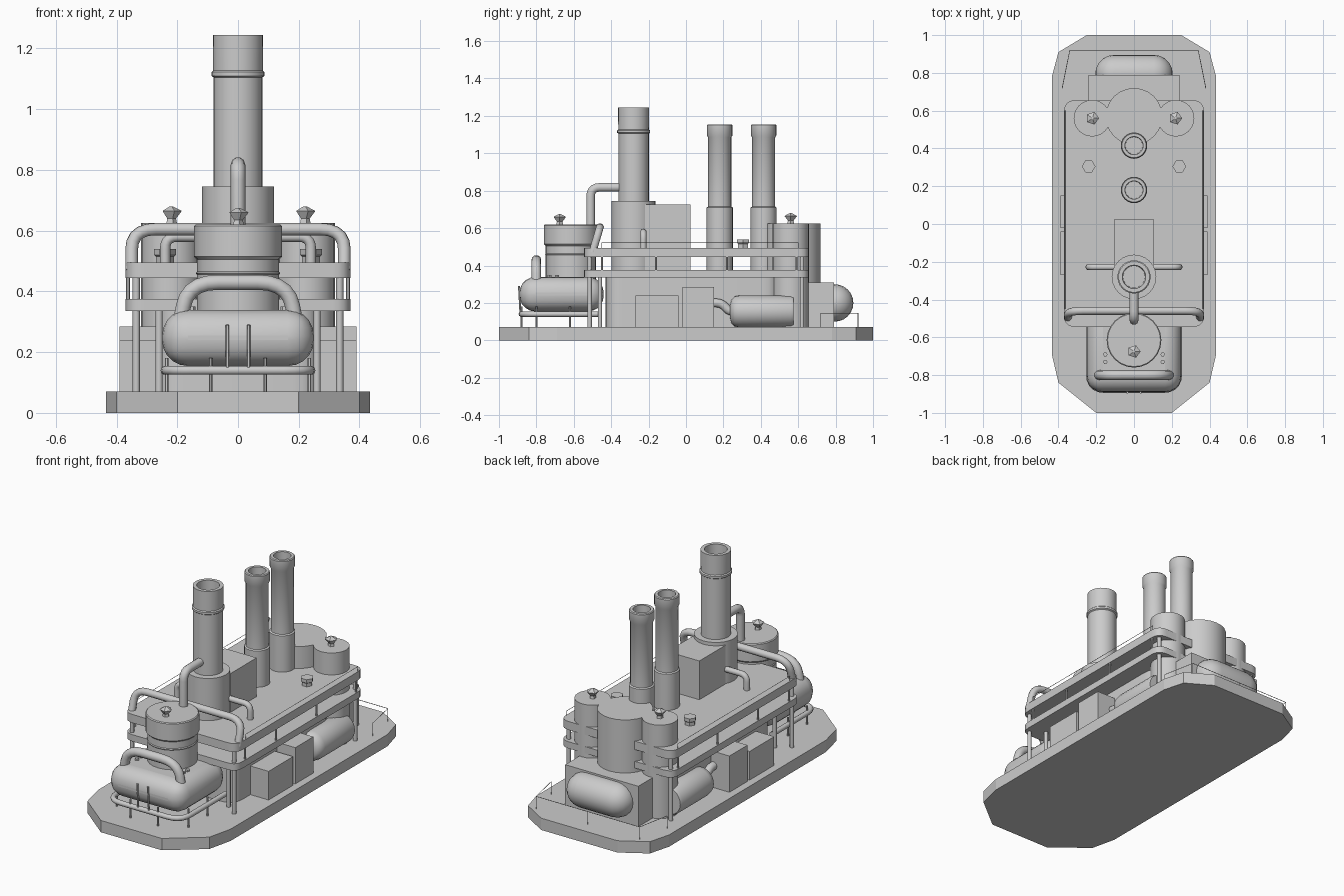
import bpy, bmesh, math
from mathutils import Vector, Matrix

if "Cube" in bpy.data.objects:
    bpy.data.objects.remove(bpy.data.objects["Cube"])


def finish(name, bm, smooth=True):
    bmesh.ops.recalc_face_normals(bm, faces=bm.faces[:])
    me = bpy.data.meshes.new(name)
    bm.to_mesh(me)
    bm.free()
    ob = bpy.data.objects.new(name, me)
    bpy.context.collection.objects.link(ob)
    if smooth:
        bpy.ops.object.select_all(action='DESELECT')
        ob.select_set(True)
        bpy.context.view_layer.objects.active = ob
        bpy.ops.object.shade_smooth_by_angle(angle=math.radians(35))
    return ob


def prism(name, pts, z0, z1, smooth=False):
    bm = bmesh.new()
    f = bm.faces.new([bm.verts.new((x, y, z0)) for x, y in pts])
    r = bmesh.ops.extrude_face_region(bm, geom=[f])
    bmesh.ops.translate(bm, vec=(0, 0, z1 - z0),
                        verts=[v for v in r['geom'] if isinstance(v, bmesh.types.BMVert)])
    return finish(name, bm, smooth)


def box(name, x0, x1, y0, y1, z0, z1):
    return prism(name, [(x0, y0), (x1, y0), (x1, y1), (x0, y1)], z0, z1)


def round_path(pts, rad, steps=5, closed=False):
    """Round the corners of a polyline."""
    pts = [Vector(p) for p in pts]
    out, n = [], len(pts)
    for i, p in enumerate(pts):
        if not closed and i in (0, n - 1):
            out.append(p)
            continue
        a, b = pts[i - 1], pts[(i + 1) % n]
        s = p + (a - p).normalized() * min(rad, (a - p).length * .49)
        e = p + (b - p).normalized() * min(rad, (b - p).length * .49)
        for k in range(steps + 1):
            t = k / steps
            out.append(s * (1 - t) ** 2 + p * 2 * t * (1 - t) + e * t * t)
    return out


def round_rect(hx, y0, y1, rad):
    c = [(-hx, y0, 0), (hx, y0, 0), (hx, y1, 0), (-hx, y1, 0)]
    return [(p.x, p.y) for p in round_path(c, rad, 5, True)]


def tube(name, pts, r, rad=0.06, closed=False, res=3):
    path = round_path(pts, rad, 5, closed) if rad else [Vector(p) for p in pts]
    cu = bpy.data.curves.new(name, 'CURVE')
    cu.dimensions = '3D'
    cu.bevel_depth, cu.bevel_resolution, cu.use_fill_caps = r, res, True
    sp = cu.splines.new('POLY')
    sp.points.add(len(path) - 1)
    for q, p in zip(sp.points, path):
        q.co = (*p, 1)
    sp.use_cyclic_u = closed
    ob = bpy.data.objects.new(name, cu)
    bpy.context.collection.objects.link(ob)
    bpy.ops.object.select_all(action='DESELECT')
    ob.select_set(True)
    bpy.context.view_layer.objects.active = ob
    bpy.ops.object.convert(target='MESH')
    bpy.ops.object.shade_smooth_by_angle(angle=math.radians(50))


def lathe(name, prof, loc=(0, 0, 0), axis='Z', segs=24):
    """Spin an (r, height) profile; open profile ends are capped."""
    bm = bmesh.new()
    rings = [[bm.verts.new((r * math.cos(2 * math.pi * k / segs),
                            r * math.sin(2 * math.pi * k / segs), z))
              for k in range(segs)] for r, z in prof]
    for a, b in zip(rings, rings[1:]):
        for k in range(segs):
            j = (k + 1) % segs
            bm.faces.new((a[k], a[j], b[j], b[k]))
    bm.faces.new(rings[0])
    bm.faces.new(rings[-1])
    rot = {'Z': Matrix(), 'X': Matrix.Rotation(math.pi / 2, 4, 'Y'),
           'Y': Matrix.Rotation(-math.pi / 2, 4, 'X')}[axis]
    bmesh.ops.transform(bm, matrix=Matrix.Translation(loc) @ rot, verts=bm.verts[:])
    return finish(name, bm, segs > 8)


# base plate
half = [(.2, -1), (.40, -.84), (.435, -.69), (.435, .78), (.40, .91), (.25, 1)]
prism("base_plate", half + [(-x, y) for x, y in reversed(half)], 0, .07)

# lower hull and the two decks
prism("lower_hull", round_rect(.27, -.43, .5, .09), .07, .34, True)
deck = round_rect(.37, -.545, .655, .06)
prism("lower_deck", deck, .335, .375, True)
prism("upper_deck", deck, .445, .495, True)

# main smokestack with engine box
lathe("main_stack", [(.118, .07), (.118, .745), (.081, .745), (.081, 1.105), (.088, 1.11),
                     (.088, 1.122), (.082, 1.127), (.083, 1.245), (.062, 1.245), (.058, .95)],
      (0, -.28, 0))
box("engine_box", -.105, .105, -.22, .025, .34, .725)

# twin rear smokestacks
for i, y in enumerate((.18, .415)):
    lathe(f"rear_stack_{i}", [(.07, .34), (.07, .71), (.062, .715), (.062, 1.085), (.068, 1.095),
                              (.068, 1.15), (.064, 1.155), (.048, 1.155), (.045, .95)], (0, y, 0))


# pentagonal valve knob
def knob(name, x, y, z):
    lathe(name, [(.02, z), (.016, z + .02), (.035, z + .045), (.006, z + .06)], (x, y, 0), segs=5)


# front boiler drum
lathe("front_drum", [(.135, .3), (.135, .455), (.139, .46), (.135, .465), (.135, .505),
                     (.145, .515), (.145, .615), (.14, .62)], (0, -.615, 0))
knob("front_knob", 0, -.675, .615)

# rear silos
lathe("rear_silo_centre", [(.15, .07), (.15, .625)], (0, .57, 0))

# parts mirrored on both sides
for s, side in ((-1, "left"), (1, "right")):
    lathe(f"rear_silo_{side}", [(.097, .07), (.097, .625)], (s * .222, .56, 0))
    knob(f"rear_knob_{side}", s * .22, .56, .62)
    lathe(f"deck_vent_{side}", [(.03, .49), (.03, .515), (.036, .52), (.036, .54)],
          (s * .24, .305, 0), segs=6)
    xs = sorted((s * .25, s * .39))
    box(f"side_box_low_{side}", *xs, -.27, -.04, .07, .24)
    box(f"side_box_tall_{side}", *xs, -.02, .15, .07, .285)
    # side tank and its feed pipe
    lathe(f"side_tank_{side}", [(.03, .235), (.062, .242), (.08, .26), (.086, .29), (.086, .56),
                                (.08, .575)], (s * .285, 0, .155), 'Y')
    tube(f"side_tank_pipe_{side}", [(s * .285, .13, .2), (s * .285, .19, .2),
                                    (s * .285, .23, .155), (s * .285, .27, .155)], .024, .03)
    # deck support posts
    for i, y in enumerate((-.515, .62)):
        tube(f"deck_post_{side}_{i}", [(s * .335, y, .07), (s * .335, y, .45)], .012, 0)
    for i, y in enumerate((-.45, -.16, .22, .59)):
        tube(f"deck_strut_{side}_{i}", [(s * .362, y, .37), (s * .362, y, .45)], .006, 0, res=1)
    # thin deck rail
    tube(f"deck_rail_{side}", [(s * .365, -.45, .495), (s * .365, -.45, .522),
                               (s * .365, .6, .522), (s * .365, .6, .495)], .002, 0, res=0)
    # tank bolts
    for i, y in enumerate((-.69, -.73)):
        lathe(f"tank_bolt_{side}_{i}", [(.012, .33), (.012, .35)], (s * .152, y, 0), segs=6)
    # stair-side brace on hull front
    tube(f"front_brace_{side}", [(s * .26, -.46, .07), (s * .26, -.46, .34)], .012, 0)

# rear engine block and capsule tank
box("rear_block", -.24, .24, .6, .79, .07, .31)
cap = [(.1 * math.cos(a), .105 + .1 * math.sin(a)) for a in
       [math.radians(d) for d in (0, 18, 36, 54, 72, 88)]]
lathe("rear_tank", [(r, -h) for r, h in reversed(cap)] + cap, (0, .795, .2), 'X')

# front rounded tank
bpy.ops.mesh.primitive_cube_add(size=1, location=(0, -.665, .247))
tank = bpy.context.object
tank.name = "front_tank"
tank.dimensions = (.5, .45, .185)
bpy.ops.object.transform_apply(location=False, rotation=False, scale=True)
bev = tank.modifiers.new("round", 'BEVEL')
bev.width, bev.segments = .085, 5
bpy.ops.object.shade_smooth_by_angle(angle=math.radians(40))

# tray ring, legs, clamp and handle pipe of the front tank
tube("tray_ring", [(-.24, -.46, .14), (-.24, -.88, .14), (.24, -.88, .14), (.24, -.46, .14)],
     .015, .09)
for i, (x, y) in enumerate([(a, b) for a in (-.235, .235) for b in (-.8, -.62)]
                           + [(-.09, -.88), (.09, -.88)]):
    tube(f"tray_leg_{i}", [(x, y, .07), (x, y, .18)], .006, 0, res=1)
for i, x in enumerate((-.035, .035)):
    tube(f"tank_clamp_{i}", [(x, -.885, .14), (x, -.893, .29)], .006, 0, res=1)
tube("handle_pipe", [(-.195, -.8, .27), (-.165, -.8, .43), (.165, -.8, .43), (.195, -.8, .27)],
     .026, .1)

# steam pipes
tube("riser_pipe", [(0, -.51, .58), (0, -.51, .818), (0, -.34, .818)], .024, .05)
tube("cross_pipe_front", [(-.35, -.5, .47), (-.35, -.46, .605), (.35, -.46, .605),
                          (.35, -.5, .47)], .021, .08)
tube("cross_pipe_rear", [(-.24, -.228, .48), (-.24, -.228, .58), (.24, -.228, .58),
                         (.24, -.228, .48)], .017, .04)

# thin railing at the back of the base
tube("base_rail", [(-.38, .72, .145), (-.34, .92, .145), (.34, .92, .145), (.38, .72, .145)],
     .002, 0, res=0)
for i, (x, y) in enumerate([(-.38, .72), (-.34, .92), (0, .92), (.34, .92), (.38, .72)]):
    tube(f"base_rail_post_{i}", [(x, y, .07), (x, y, .145)], .002, 0, res=0)
